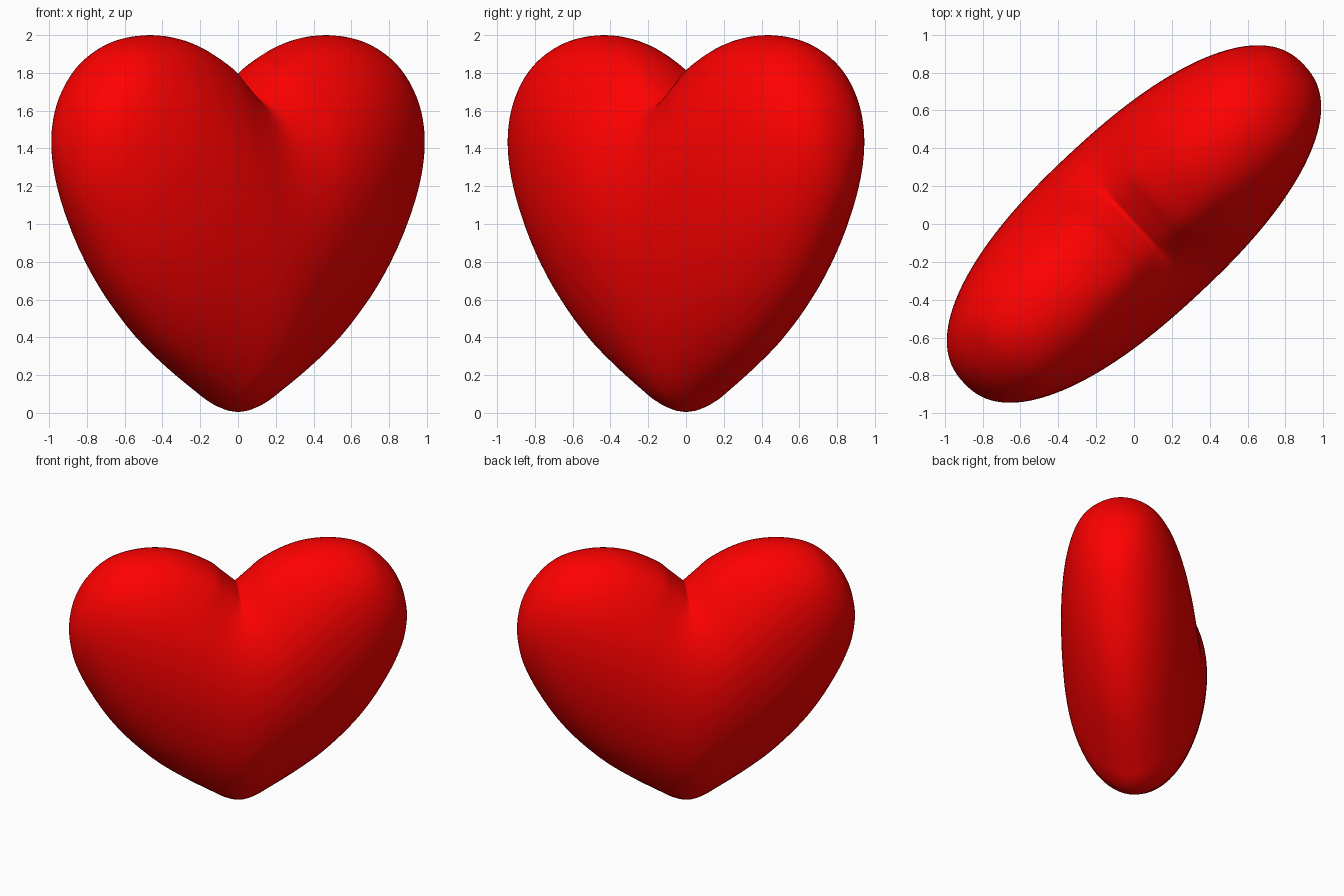
import bpy, bmesh, math

if "Cube" in bpy.data.objects:
    bpy.data.objects.remove(bpy.data.objects["Cube"])

ANGLE = math.radians(43)      # heart is turned about z
WIDTH, THICK = 1.23, 0.503    # half width and half thickness
EGG = 0.14                    # lifts the thickest level above the middle
SIDES, SUB = 72, 6

# Half outline: distance from the middle, top height, bottom height
rows = [(0, 1.69, 0.005), (.1, 1.78, .03), (.2, 1.865, .085), (.4, 1.962, .205),
        (.6, 1.999, .345), (.8, 1.983, .53), (.95, 1.925, .71),
        (1.07, 1.82, .90), (1.15, 1.71, 1.055), (1.205, 1.575, 1.205),
        (WIDTH, 1.39, 1.39)]
# Extra end points: sharp cleft on top, round tip below, round side
rows = [(-.1, 1.60, .03)] + rows + [(1.205, 1.205, 1.575)]


def spline(a, b, c, d, t):
    return tuple(0.5 * (2 * q + (r - p) * t + (2 * p - 5 * q + 4 * r - s) * t * t
                        + (3 * q - p - 3 * r + s) * t ** 3)
                 for p, q, r, s in zip(a, b, c, d))


half = [spline(*rows[i:i + 4], k / SUB)
        for i in range(len(rows) - 3) for k in range(SUB)]
stations = [(-u, t, b) for u, t, b in reversed(half[1:])] + half


def top_at(u):
    for p, q in zip(half, half[1:]):
        if u <= q[0]:
            return p[1] + (q[1] - p[1]) * max(0, u - p[0]) / (q[0] - p[0])
    return half[-1][1]


def point(u, top, bottom, a):
    # The cleft is sharp on top and melts away down the front and back
    s = min(1, max(0, (abs(math.remainder(a, 2 * math.pi)) - .3) / .9))
    e = .3 * s * s * (3 - 2 * s)
    fade = max(0, 1 - (u / WIDTH) ** 2) ** 2
    top += (top_at(abs(u) + (math.hypot(u, e) - e - abs(u)) * fade) - top_at(abs(u)))
    v = THICK * max(0, 1 - (abs(u) / WIDTH) ** 2.3) ** (1 / 2.3)
    c = math.cos(a) + EGG * math.sin(a) ** 2
    return (u, v * math.sin(a), (top + bottom) / 2 + (top - bottom) / 2 * c)


# Heart body: egg-shaped slices across the width, closed at both ends
bm = bmesh.new()
rings = [[bm.verts.new(point(*st, 2 * math.pi * k / SIDES)) for k in range(SIDES)]
         for st in stations]
for r, s in zip(rings, rings[1:]):
    for k in range(SIDES):
        n = (k + 1) % SIDES
        bm.faces.new((r[k], r[n], s[n], s[k]))
for ring, x in ((rings[0], -WIDTH), (rings[-1], WIDTH)):
    tip = bm.verts.new((x, 0, 1.39))
    for k in range(SIDES):
        bm.faces.new((ring[k], ring[(k + 1) % SIDES], tip))
bmesh.ops.recalc_face_normals(bm, faces=bm.faces)
for f in bm.faces:
    f.smooth = True
mesh = bpy.data.meshes.new("heart")
bm.to_mesh(mesh)
bm.free()

heart = bpy.data.objects.new("heart", mesh)
bpy.context.collection.objects.link(heart)
heart.rotation_euler.z = ANGLE

# Red finish
red = bpy.data.materials.new("red")
red.diffuse_color = (1, 0, 0, 1)
red.use_nodes = True
red.node_tree.nodes["Principled BSDF"].inputs["Base Color"].default_value = red.diffuse_color
mesh.materials.append(red)
